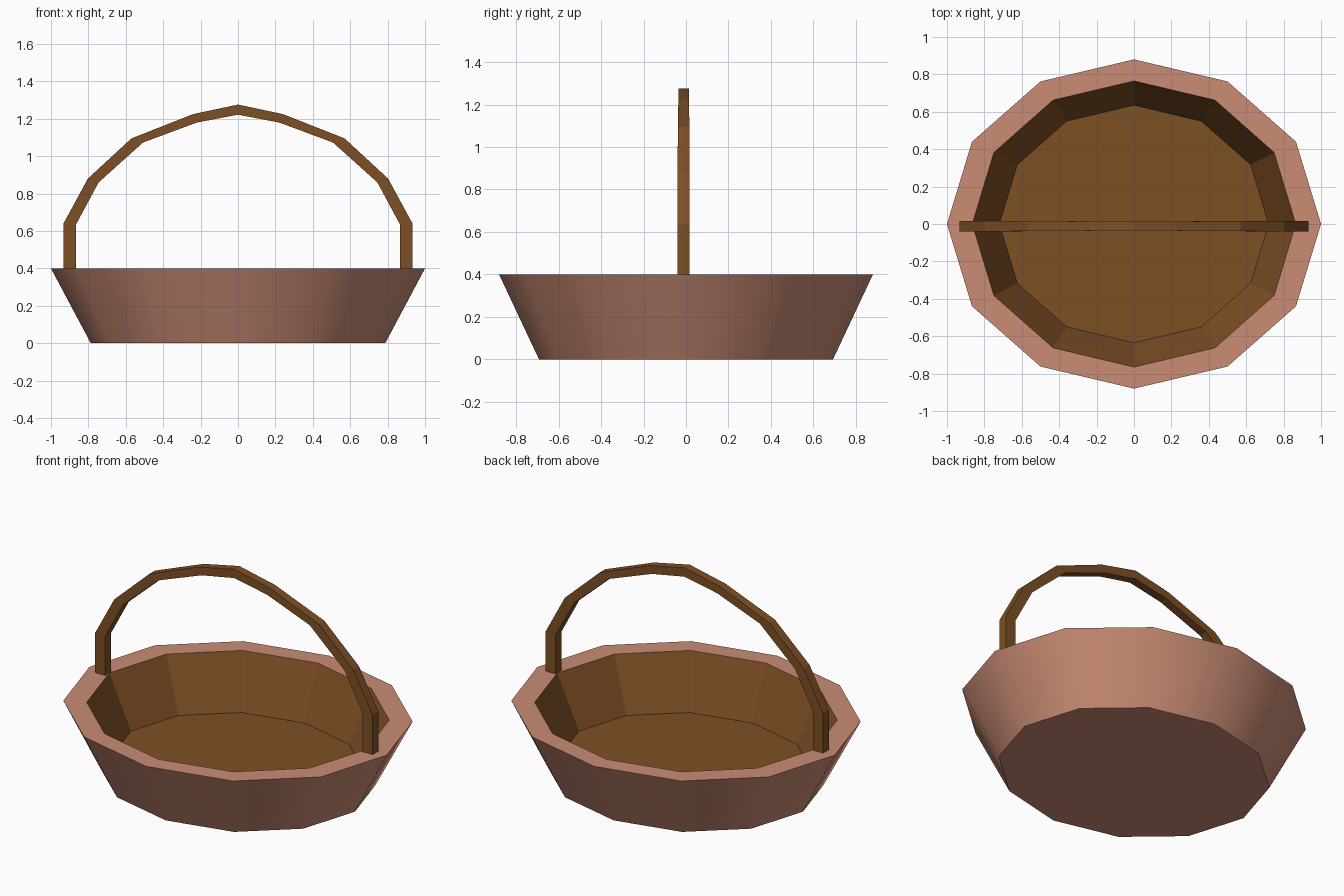
import bpy, bmesh, math

if "Cube" in bpy.data.objects:
    bpy.data.objects.remove(bpy.data.objects["Cube"])


def material(name, rgb):
    m = bpy.data.materials.new(name)
    m.diffuse_color = (*rgb, 1)
    m.use_nodes = True
    m.node_tree.nodes["Principled BSDF"].inputs["Base Color"].default_value = m.diffuse_color
    return m


clay = material("pinkish wicker", (0.59, 0.262, 0.176))
brown = material("dark brown", (0.208, 0.079, 0.018))


def finish(bm, name, mats):
    me = bpy.data.meshes.new(name)
    bm.to_mesh(me)
    bm.free()
    for m in mats:
        me.materials.append(m)
    ob = bpy.data.objects.new(name, me)
    bpy.context.collection.objects.link(ob)
    return ob


# Basket bowl: stacked 12-sided oval rings (x radius, y radius, z)
N = 12
RINGS = [(0.787, 0.692, 0), (1, 0.88, 0.4), (0.865, 0.765, 0.4), (0.72, 0.635, 0.085)]
bm = bmesh.new()
loops = [[bm.verts.new((rx * math.cos(2 * math.pi * i / N),
                        ry * math.sin(2 * math.pi * i / N), z)) for i in range(N)]
         for rx, ry, z in RINGS]
for k in range(3):
    for i in range(N):
        j = (i + 1) % N
        f = bm.faces.new((loops[k][i], loops[k][j], loops[k + 1][j], loops[k + 1][i]))
        f.smooth = k == 0              # only the outer wall is smooth
        f.material_index = int(k == 2)  # inner wall is brown
bm.faces.new(loops[0][::-1])           # underside
bm.faces.new(loops[3]).material_index = 1  # inner floor
finish(bm, "basket_bowl", [clay, brown])

# Arched handle: half profile (outer x, z, inner x, z, back y, front y), mirrored in x
HALF = [(0.933, 0.4, 0.866, 0.4, 0.016, -0.04),
        (0.933, 0.64, 0.866, 0.635, 0.016, -0.04),
        (0.803, 0.88, 0.745, 0.86, 0.016, -0.04),
        (0.57, 1.095, 0.508, 1.073, 0.016, -0.038),
        (0.24, 1.225, 0.22, 1.18, 0.014, -0.036),
        (0, 1.276, 0, 1.222, 0.014, -0.036)]
path = HALF + [(-a, b, -c, d, e, f) for a, b, c, d, e, f in HALF[-2::-1]]
bm = bmesh.new()
secs = [[bm.verts.new(p) for p in ((xo, y0, zo), (xo, y1, zo), (xi, y1, zi), (xi, y0, zi))]
        for xo, zo, xi, zi, y0, y1 in path]
for a, b in zip(secs, secs[1:]):
    for i in range(4):
        j = (i + 1) % 4
        bm.faces.new((a[i], a[j], b[j], b[i]))
bm.faces.new(secs[0])
bm.faces.new(secs[-1])
bmesh.ops.recalc_face_normals(bm, faces=bm.faces)
finish(bm, "handle", [brown])
